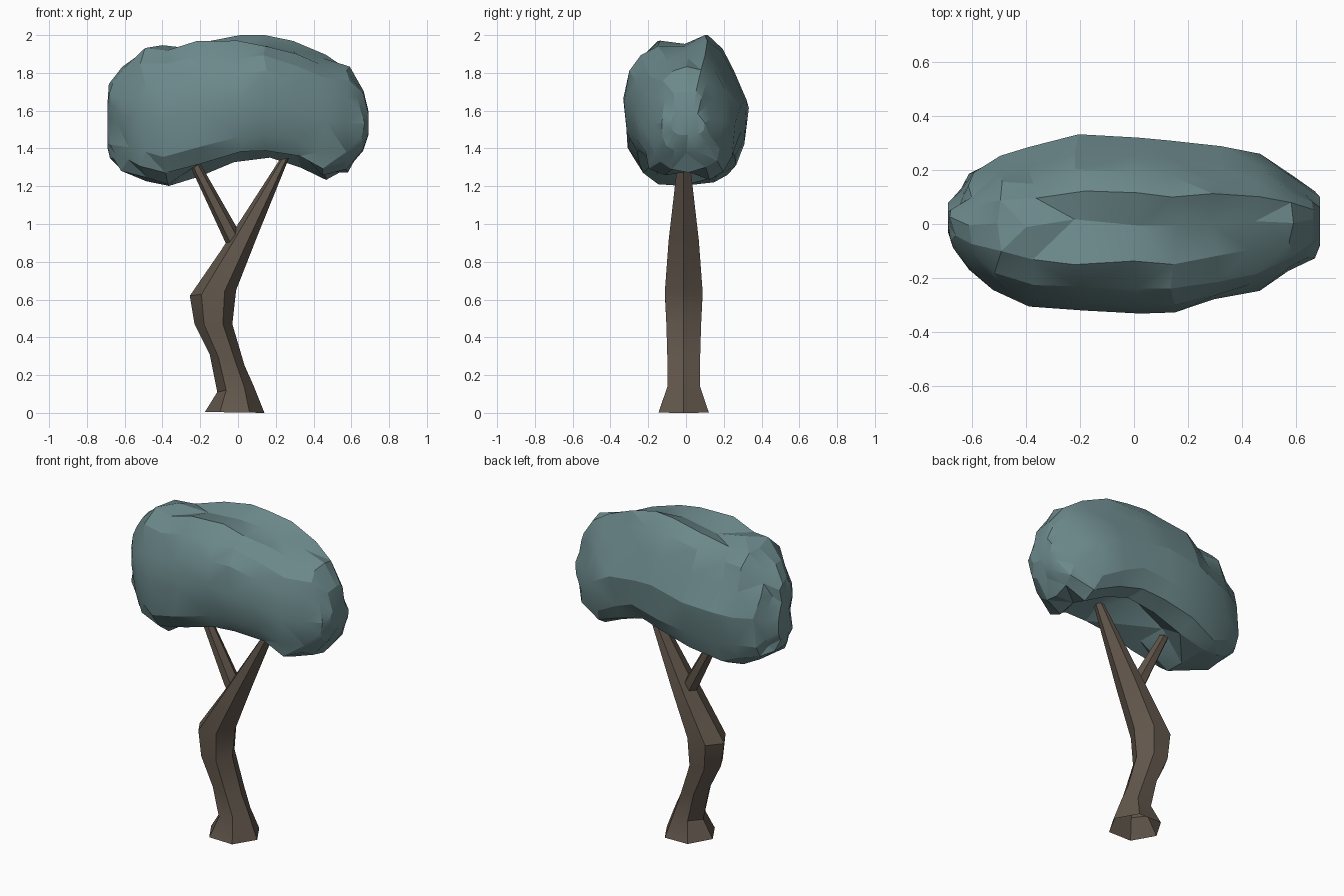
import bpy, bmesh, math, random
from mathutils import Vector

random.seed(11)
if "Cube" in bpy.data.objects:
    bpy.data.objects.remove(bpy.data.objects["Cube"])


def material(name, rgb):
    m = bpy.data.materials.new(name)
    m.use_nodes = True
    m.diffuse_color = (*rgb, 1)
    m.node_tree.nodes["Principled BSDF"].inputs["Base Color"].default_value = (*rgb, 1)
    return m


def loft(name, rings, mat, smooth_angle, triangles=False, open_start=False):
    """Skin a list of equal-length point rings and cap the ends."""
    bm = bmesh.new()
    loops = [[bm.verts.new(p) for p in ring] for ring in rings]
    n = len(loops[0])
    for a, b in zip(loops, loops[1:]):
        for i in range(n):
            j = (i + 1) % n
            bm.faces.new((a[i], a[j], b[j], b[i]))
    bm.faces.new(loops[-1])
    if not open_start:
        bm.faces.new(loops[0])
    if triangles:
        bmesh.ops.triangulate(bm, faces=bm.faces, quad_method='SHORT_EDGE')
    bmesh.ops.recalc_face_normals(bm, faces=bm.faces)
    mesh = bpy.data.meshes.new(name)
    bm.to_mesh(mesh)
    bm.free()
    mesh.materials.append(mat)
    obj = bpy.data.objects.new(name, mesh)
    bpy.context.collection.objects.link(obj)
    bpy.ops.object.select_all(action='DESELECT')
    obj.select_set(True)
    bpy.context.view_layer.objects.active = obj
    bpy.ops.object.shade_smooth_by_angle(angle=math.radians(smooth_angle))


def limb_ring(x0, z0, x1, z1, depth, y=-0.012, sides=6):
    """Tilted hexagon spanning a left and a right edge point."""
    mid = Vector(((x0 + x1) / 2, y, (z0 + z1) / 2))
    half = Vector(((x1 - x0) / 2, 0, (z1 - z0) / 2))
    ring = []
    for i in range(sides):
        a = math.tau * i / sides
        side = Vector((0, depth * math.sin(a) / math.sin(math.pi / 3), 0))
        ring.append(mid + half * math.cos(a) + side)
    return ring


bark = material("brown bark", (0.122, 0.095, 0.072))
leaf = material("blue green leaves", (0.15, 0.25, 0.26))

# Bent trunk, open underneath: left edge x, z, right edge x, z, half depth
trunk = [(-.175, .005, .14, 0, .133), (-.11, .11, .08, .15, .086),
         (-.15, .31, .035, .25, .086), (-.23, .47, -.03, .47, .092),
         (-.255, .62, -.01, .65, .1), (-.09, .86, .1, .93, .08),
         (.22, 1.34, .27, 1.35, .03)]
loft("trunk", [limb_ring(*r) for r in trunk], bark, 28, open_start=True)

# Side branch
branch = [(-.02, .82, .03, .9, .035), (-.07, .91, 0, .97, .045),
          (-.25, 1.3, -.2, 1.32, .025)]
loft("branch", [limb_ring(*r) for r in branch], bark, 28)

# Canopy stations: x, front y, back y, bottom z, top z
stations = [(-.69, -.03, .08, 1.4, 1.64), (-.66, -.1, .13, 1.34, 1.73),
            (-.6, -.18, .19, 1.27, 1.83), (-.5, -.25, .25, 1.22, 1.92),
            (-.38, -.3, .28, 1.19, 1.94), (-.2, -.32, .33, 1.25, 1.96),
            (0, -.325, .32, 1.3, 2.0), (.15, -.33, .31, 1.32, 1.99),
            (.31, -.28, .28, 1.29, 1.95), (.45, -.24, .26, 1.21, 1.89),
            (.58, -.18, .2, 1.27, 1.82), (.65, -.13, .14, 1.39, 1.7),
            (.69, -.08, .1, 1.47, 1.6)]
SIDES = 16


def spow(v, e):
    return math.copysign(abs(v) ** e, v)


def canopy_ring(x, y0, y1, z0, z1):
    middle = max(0, 1 - (abs(x - .08) / .48) ** 2)
    jitter = 0 if abs(x) > .68 else .016
    ring = []
    for i in range(SIDES):
        a = math.pi / 2 + math.tau * i / SIDES
        upper = math.sin(a) > 0
        c = spow(math.cos(a), .85 if upper else .7)
        s = spow(math.sin(a), .9 if upper else .65)
        if upper and c > 0:
            # back of the crown leans inward
            c *= 1 - .42 * s * c
        y = (y0 + y1) / 2 + c * (y1 - y0) / 2
        z = (z0 + z1) / 2 + s * (z1 - z0) / 2
        if s > .6:
            # furrow along the crown, with the front right crown lower
            if abs(c) < .1:
                z -= .05 * middle
            elif c > 0:
                z += .035 * middle
            elif x > -.1:
                z -= .02 * middle
            else:
                z += .02
        if s < -.8:
            # hollow underside, cut higher along the front
            z += middle * (.17 if abs(c) < .1 else .09 if c < 0 else 0)
        y += random.uniform(-jitter, jitter) * .8
        z = min(2, z + random.uniform(-jitter, jitter))
        ring.append((x + random.uniform(-jitter, jitter) * 1.5, y, z))
    return ring


loft("canopy", [canopy_ring(*s) for s in stations], leaf, 19, True)
